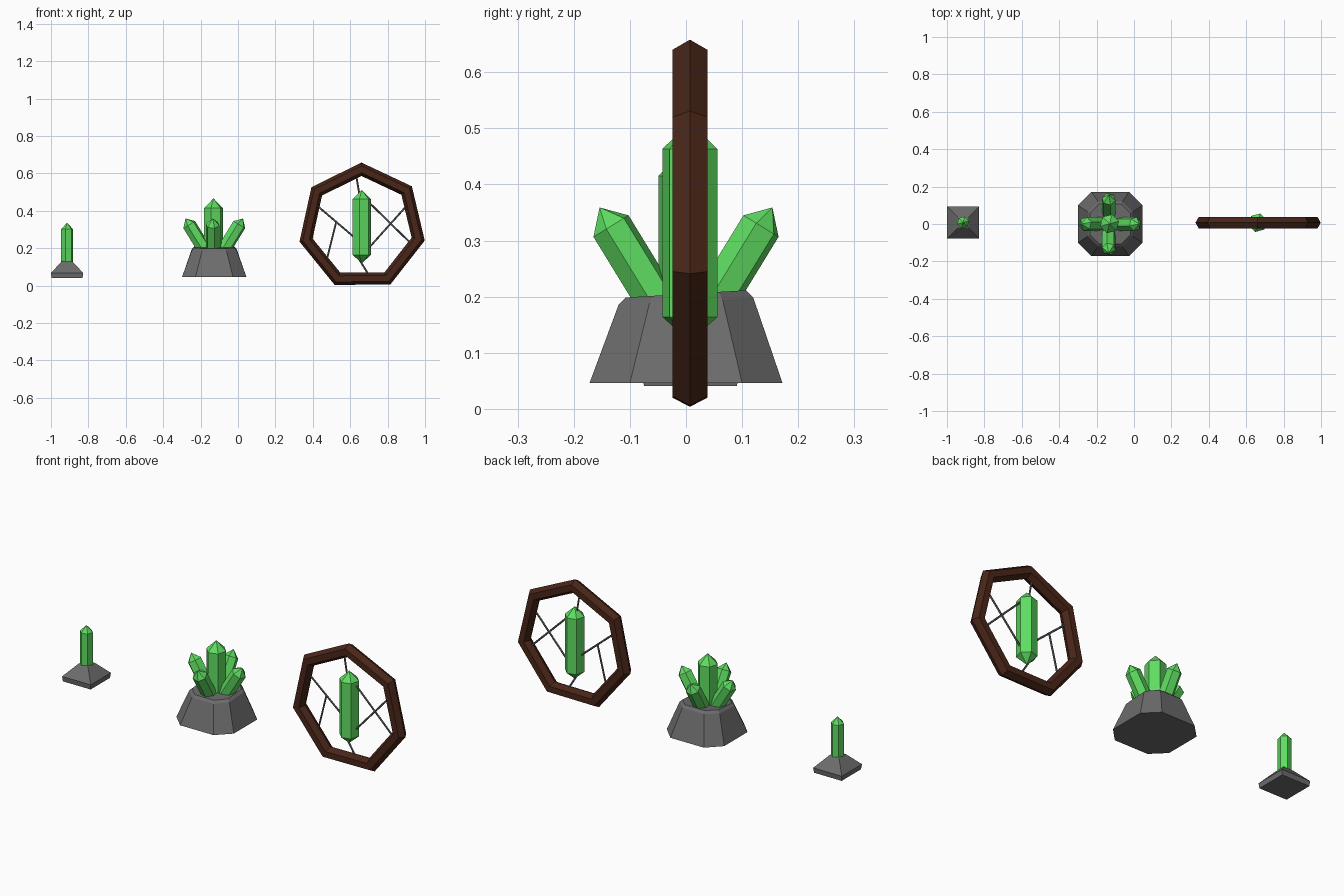
import bpy, bmesh
from math import sin, cos, pi, radians
from mathutils import Vector, Matrix

if "Cube" in bpy.data.objects:
    bpy.data.objects.remove(bpy.data.objects["Cube"])


def material(name, color):
    m = bpy.data.materials.new(name)
    m.diffuse_color = color
    m.use_nodes = True
    m.node_tree.nodes["Principled BSDF"].inputs["Base Color"].default_value = m.diffuse_color
    return m


GREEN = material("green_crystal", (0.115, 0.72, 0.12, 1))
BROWN = material("dark_wood", (0.067, 0.019, 0.009, 1))
STONE = material("dark_stone", (0.15, 0.15, 0.15, 1))


def finish(name, bm, mat, matrix=Matrix()):
    bmesh.ops.recalc_face_normals(bm, faces=bm.faces)
    me = bpy.data.meshes.new(name)
    bm.to_mesh(me)
    bm.free()
    ob = bpy.data.objects.new(name, me)
    ob.matrix_world = matrix
    bpy.context.collection.objects.link(ob)
    me.materials.append(mat)
    return ob


def loft(name, rings, mat, matrix=Matrix(), closed=False):
    """Skin a list of equal-length point rings, capped or joined end to end."""
    bm = bmesh.new()
    vs = [[bm.verts.new(p) for p in r] for r in rings]
    n = len(vs[0])
    for i in range(len(vs) if closed else len(vs) - 1):
        a, b = vs[i], vs[(i + 1) % len(vs)]
        for j in range(n):
            k = (j + 1) % n
            bm.faces.new((a[j], a[k], b[k], b[j]))
    if not closed:
        bm.faces.new(vs[0])
        bm.faces.new(vs[-1])
    bmesh.ops.remove_doubles(bm, verts=bm.verts, dist=0.0003)
    return finish(name, bm, mat, matrix)


def crystal(name, profile, pos, tilt=0, turn=0, spin=0):
    """Six-sided prism with pointed ends; profile is (radius, height) pairs."""
    rings = [[(r * cos(pi / 3 * i + spin), r * sin(pi / 3 * i + spin), z)
              for i in range(6)] for r, z in profile]
    m = (Matrix.Translation(pos) @ Matrix.Rotation(turn, 4, 'Z')
         @ Matrix.Rotation(tilt, 4, 'Y'))
    return loft(name, rings, GREEN, m)


def square(h, z):
    return [(-h, -h, z), (h, -h, z), (h, h, z), (-h, h, z)]


def cut_square(h, c, z, lean=0):
    pts = [(h, -c), (h, c), (c, h), (-c, h), (-h, c), (-h, -c), (-c, -h), (c, -h)]
    return [(x, y, z + lean * y) for x, y in pts]


# Small crystal on its square foot
loft("small_base", [square(0.083, 0.041), square(0.086, 0.068), square(0.03, 0.128),
                    square(0.02, 0.132)], STONE,
     Matrix.Translation((-0.914, 0.008, 0)))
crystal("small_crystal", [(0.033, 0.10), (0.033, 0.302), (0.0001, 0.336)],
        (-0.914, 0.008, 0), spin=radians(15))

# Rock with a crystal cluster
CX = -0.127
loft("rock", [cut_square(0.172, 0.10, 0.046), cut_square(0.12, 0.065, 0.192, 0.05),
              cut_square(0.107, 0.058, 0.205, 0.06)], STONE,
     Matrix.Translation((CX, 0, 0)))
crystal("cluster_main_crystal", [(0.052, 0.17), (0.052, 0.415), (0.0001, 0.466)],
        (CX - 0.004, 0.001, 0), spin=radians(15))
for i in range(4):
    a = i * pi / 2
    shift = -0.008 if i % 2 else 0
    crystal(f"cluster_side_crystal_{i + 1}",
            [(0.038, 0), (0.038, 0.185), (0.0001, 0.224)],
            (CX + shift + 0.037 * cos(a), 0.037 * sin(a), 0.168),
            radians(31.5), a, radians(15))

# Seven-sided wooden hoop with hexagonal section
HX, HY, HZ = 0.663, 0.007, 0.3145
rings = []
for i in range(7):
    a = pi / 2 + radians(0.5) + i * 2 * pi / 7
    ring = []
    for j in range(6):
        b = j * pi / 3
        r = 0.3075 + 0.036 * cos(b)
        ring.append((r * cos(a), 0.036 * sin(b), r * sin(a)))
    rings.append(ring)
loft("hoop", rings, BROWN, Matrix.Translation((HX, HY, HZ)), closed=True)

# Crystal hung in the hoop
crystal("hoop_crystal", [(0.0001, 0.12), (0.051, 0.164), (0.051, 0.463), (0.0001, 0.511)],
        (HX - 0.001, HY, 0), spin=radians(15))

# Thin wires between hoop and crystal, as (x, z) end points
wires = [((0.63, 0.60), (0.652, 0.47)), ((0.42, 0.43), (0.64, 0.243)),
         ((0.525, 0.34), (0.47, 0.12)), ((0.90, 0.425), (0.68, 0.18)),
         ((0.925, 0.225), (0.68, 0.465)), ((0.645, 0.145), (0.71, 0.04))]
for i, ((x1, z1), (x2, z2)) in enumerate(wires):
    p, q = Vector((x1, HY, z1)), Vector((x2, HY, z2))
    d = q - p
    bm = bmesh.new()
    bmesh.ops.create_cone(bm, cap_ends=True, segments=6, radius1=0.005,
                          radius2=0.005, depth=d.length)
    finish(f"wire_{i + 1}", bm, STONE, Matrix.Translation((p + q) / 2)
           @ d.to_track_quat('Z', 'Y').to_matrix().to_4x4())
